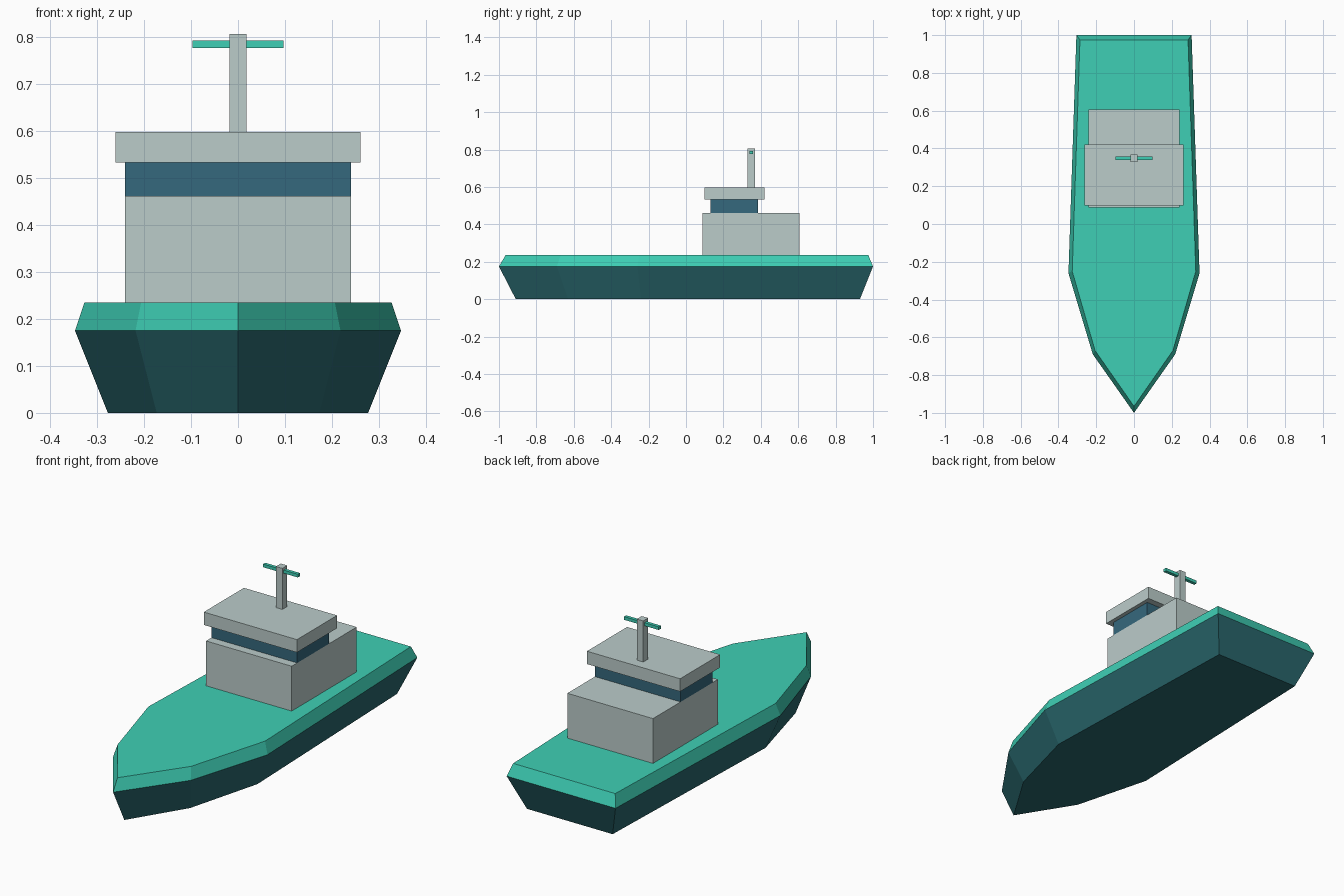
import bpy
import bmesh

if "Cube" in bpy.data.objects:
    bpy.data.objects.remove(bpy.data.objects["Cube"], do_unlink=True)


def material(name, rgb):
    """Flat material from 0-255 sRGB values."""
    linear = [((c / 255 + 0.055) / 1.055) ** 2.4 for c in rgb] + [1]
    mat = bpy.data.materials.new(name)
    mat.use_nodes = True
    mat.diffuse_color = linear
    mat.node_tree.nodes["Principled BSDF"].inputs["Base Color"].default_value = linear
    return mat


deck_green = material("deck turquoise", (62, 207, 181))
hull_teal = material("hull dark teal", (41, 104, 110))
cabin_grey = material("cabin pale grey", (187, 204, 202))
window_blue = material("window blue", (53, 104, 125))


def add_object(name, bm, mats):
    bmesh.ops.recalc_face_normals(bm, faces=bm.faces)
    mesh = bpy.data.meshes.new(name)
    bm.to_mesh(mesh)
    bm.free()
    for mat in mats:
        mesh.materials.append(mat)
    obj = bpy.data.objects.new(name, mesh)
    bpy.context.collection.objects.link(obj)
    return obj


def box(name, half_x, y, z, mat):
    """Box centred on x, spanning the given y and z ranges."""
    bm = bmesh.new()
    bmesh.ops.create_cube(bm, size=1)
    for v in bm.verts:
        v.co = (2 * half_x * v.co.x, y[v.co.y > 0], z[v.co.z > 0])
    return add_object(name, bm, [mat])


# Hull: half outlines (x, y) from bow to stern at three heights
outlines = [
    (0.0, [(0, -0.91), (0.173, -0.63), (0.277, -0.24), (0.24, 0.93)]),
    (0.175, [(0, -1), (0.218, -0.69), (0.347, -0.26), (0.305, 1)]),
    (0.235, [(0, -0.965), (0.206, -0.67), (0.327, -0.25), (0.286, 0.975)]),
]
bm = bmesh.new()
rings = []
for z, half in outlines:
    full = half + [(-x, y) for x, y in reversed(half[1:])]
    rings.append([bm.verts.new((x, y, z)) for x, y in full])

bm.faces.new(rings[0]).material_index = 1
bm.faces.new(rings[-1])
for level, (low, high) in enumerate(zip(rings, rings[1:])):
    for i in range(len(low)):
        j = (i + 1) % len(low)
        face = bm.faces.new((low[i], low[j], high[j], high[i]))
        face.material_index = 1 if level == 0 else 0  # dark below the gunwale
add_object("hull", bm, [deck_green, hull_teal])

# Superstructure
box("cabin", 0.24, (0.087, 0.607), (0.235, 0.462), cabin_grey)
box("bridge_windows", 0.24, (0.131, 0.386), (0.462, 0.533), window_blue)
box("bridge_roof", 0.261, (0.099, 0.42), (0.533, 0.598), cabin_grey)

# Mast with crossbar
box("mast", 0.018, (0.329, 0.368), (0.598, 0.806), cabin_grey)
box("mast_crossbar", 0.097, (0.34, 0.357), (0.777, 0.793), deck_green)
